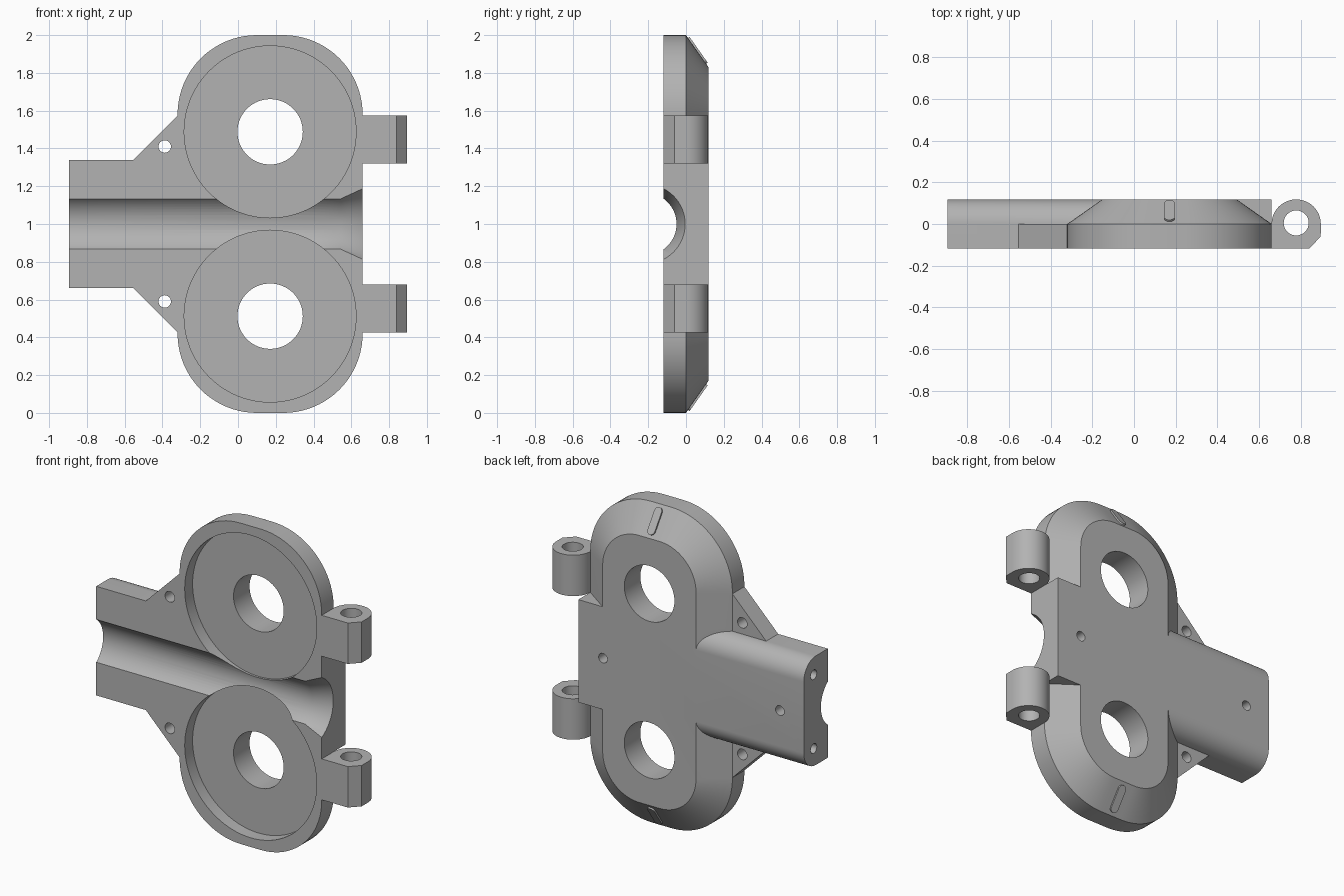
import bpy, bmesh, math
from mathutils import Vector, Matrix

if "Cube" in bpy.data.objects:
    bpy.data.objects.remove(bpy.data.objects["Cube"])

T = 0.118            # half thickness of the casting
CX = 0.17            # centre line of the two round lobes

grey = bpy.data.materials.new("plain grey")
grey.diffuse_color = (0.45, 0.45, 0.45, 1)
grey.use_nodes = True
grey.node_tree.nodes["Principled BSDF"].inputs["Base Color"].default_value = grey.diffuse_color


def loft(name, loops):
    """Closed solid through matching loops of 3D points."""
    bm = bmesh.new()
    rings = [[bm.verts.new(p) for p in loop] for loop in loops]
    n = len(rings[0])
    for a, b in zip(rings, rings[1:]):
        for i in range(n):
            j = (i + 1) % n
            bm.faces.new((a[i], a[j], b[j], b[i]))
    bm.faces.new(rings[0])
    bm.faces.new(rings[-1])
    bmesh.ops.recalc_face_normals(bm, faces=bm.faces)
    me = bpy.data.meshes.new(name)
    bm.to_mesh(me)
    bm.free()
    me.materials.append(grey)
    ob = bpy.data.objects.new(name, me)
    bpy.context.collection.objects.link(ob)
    return ob


def prism(name, pts, axis, lo, hi):
    """Extrude a 2D outline along x, y or z."""
    place = {'x': lambda p, h: (h, p[0], p[1]),
             'y': lambda p, h: (p[0], h, p[1]),
             'z': lambda p, h: (p[0], p[1], h)}[axis]
    return loft(name, [[place(p, h) for p in pts] for h in (lo, hi)])


def arc(cx, cy, r, a0, a1, n):
    return [(cx + r * math.cos(math.radians(a0 + (a1 - a0) * i / n)),
             cy + r * math.sin(math.radians(a0 + (a1 - a0) * i / n))) for i in range(n + 1)]


def circle(cx, cy, r, n=48):
    return arc(cx, cy, r, 0, 360, n)[:-1]


def rounded(hx, hz, r):
    pts = []
    for k, (sx, sz) in enumerate(((1, 1), (-1, 1), (-1, -1), (1, -1))):
        pts += arc(CX + sx * (hx - r), 1 + sz * (hz - r), r, 90 * k, 90 * k + 90, 20)
    return pts


def combine(target, tool, mode):
    m = target.modifiers.new("boolean", 'BOOLEAN')
    m.operation, m.object, m.solver = mode, tool, 'EXACT'
    bpy.context.view_layer.objects.active = target
    bpy.ops.object.modifier_apply(modifier=m.name)
    bpy.data.objects.remove(tool)


# Main housing: rounded outline with a broad bevel on the back half
outline = [(0.49, 1.0, 0.42, -T), (0.49, 1.0, 0.42, 0), (0.322, 0.832, 0.252, T)]
body = loft("housing", [[(x, y, z) for x, z in rounded(hx, hz, r)] for hx, hz, r, y in outline])

# Neck with rounded back edges, reaching to the left
neck = [(-T, 0.66)] + arc(0, 0.778, T, -90, 0, 12)
neck = neck + [(y, 2 - z) for y, z in reversed(neck)]
parts = [prism("neck", neck, 'x', -0.895, 0.1)]

# Full-thickness block between the hinges
parts.append(prism("hinge_block", [(0.2, 0.68), (0.66, 0.68), (0.66, 1.32), (0.2, 1.32)], 'y', -T, T))

# Gussets and hinge knuckles, mirrored about the middle
hinge = [(0.6, -T), (0.84, -T), (0.895, -0.06)] + arc(0.7775, 0, T, 0, 180, 24) + [(0.6, 0)]
for s in (1, -1):
    gusset = [(-0.553, 1 + s * 0.34), (-0.32, 1 + s * 0.573), (-0.2, 1 + s * 0.573), (-0.2, 1 + s * 0.2),
              (-0.553, 1 + s * 0.2)]
    parts.append(prism("gusset", gusset, 'y', -T, 0))
    parts.append(prism("hinge", hinge, 'z', 1 + s * 0.32, 1 + s * 0.575))
for p in parts:
    combine(body, p, 'UNION')

# Cutters: pockets, bores, bolt holes
cuts = []
for s in (1, -1):
    zc = 1 + s * 0.488
    cuts.append(prism("pocket_cut", circle(CX, zc, 0.455, 96), 'y', -0.3, -0.04))
    cuts.append(prism("bore_cut", circle(CX, zc, 0.173, 64), 'y', -0.3, 0.3))
    cuts.append(prism("bolt_cut", circle(-0.388, 1 + s * 0.41, 0.033, 24), 'y', -0.3, 0.1))
    cuts.append(prism("pin_cut", circle(0.7775, 0.005, 0.06, 32), 'z', 1 + s * 0.25, 1 + s * 0.65))
    cuts.append(prism("end_cut", circle(0.02, 1 + s * 0.23, 0.03, 24), 'x', -1.0, -0.72))
for x in (-0.73, 0.49):
    cuts.append(prism("back_cut", circle(x, 1, 0.03, 24), 'y', 0.02, 0.3))

# Channel along the middle, flared at the right end
cuts.append(loft("channel_cut", [[(x, y, z) for y, z in circle(-0.215, 1, r, 64)]
                                 for x, r in ((-1.1, 0.165), (0.545, 0.165), (0.76, 0.25))]))
for c in cuts:
    combine(body, c, 'DIFFERENCE')

# Raised marks on the top and bottom bevels
marks = []
pill = arc(0, 0.058, 0.025, 0, 180, 10) + arc(0, -0.058, 0.025, 180, 360, 10)
for s in (1, -1):
    along = Vector((0, T, -s * 0.168)).normalized()
    out = Vector((0, 0.168, s * T)).normalized()
    mid = Vector((CX, T / 2, 1 + s * 0.916))
    marks.append(loft("upper_mark" if s > 0 else "lower_mark",
                      [[mid + Vector((u, 0, 0)) + along * v + out * h for u, v in pill] for h in (-0.01, 0.01)]))

# Smooth curved walls, crisp edges
for ob in [body] + marks:
    bpy.ops.object.select_all(action='DESELECT')
    ob.select_set(True)
    bpy.context.view_layer.objects.active = ob
    bpy.ops.object.shade_smooth_by_angle(angle=math.radians(25))
